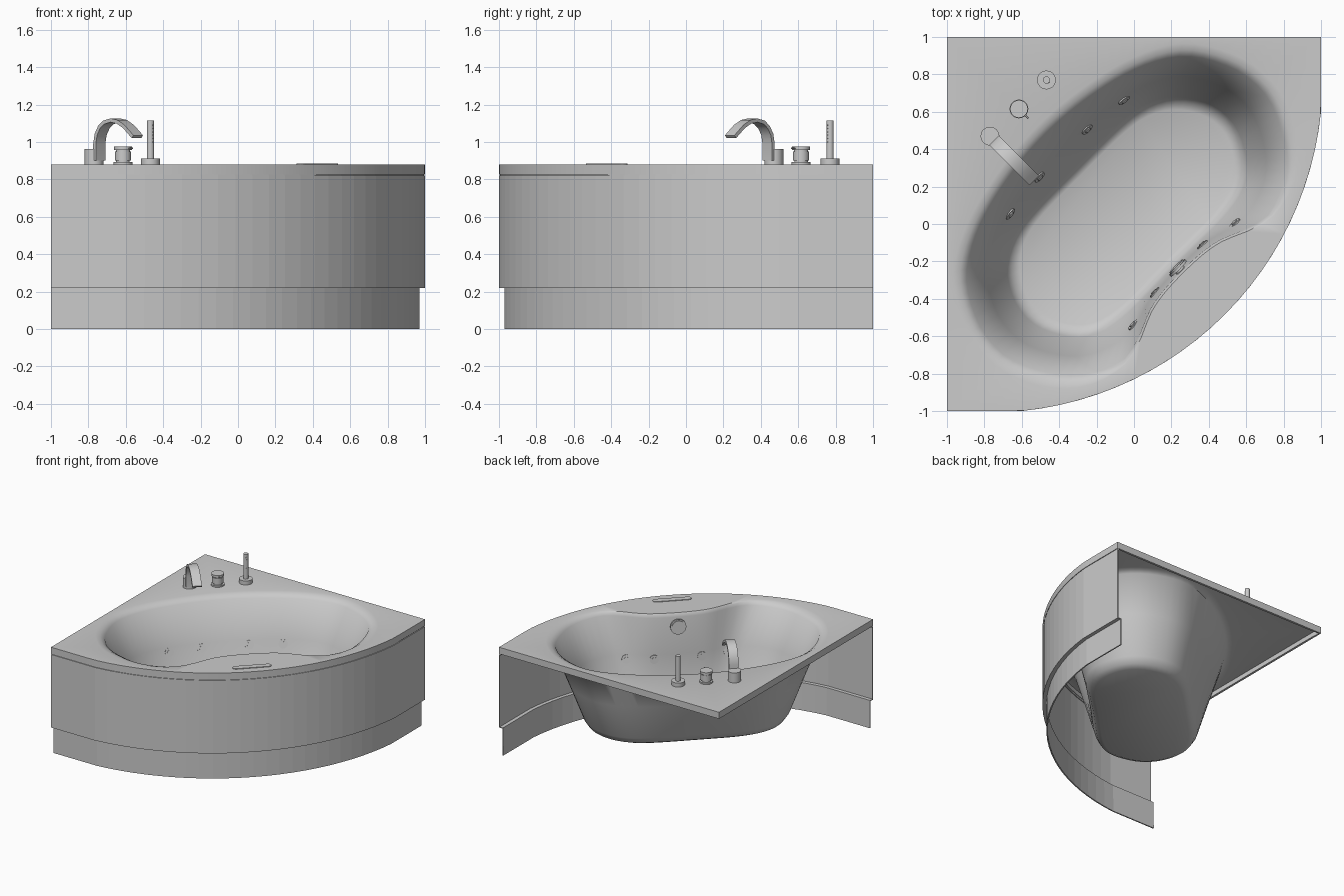
import bpy, bmesh, math
from mathutils import Vector, Matrix
from mathutils.bvhtree import BVHTree

cube = bpy.data.objects.get("Cube")
if cube:
    bpy.data.objects.remove(cube)

R2 = math.sqrt(0.5)
SEGS = 96
TOP = 0.88

grey = bpy.data.materials.new("soft_grey")
grey.use_nodes = True
grey.diffuse_color = (0.6, 0.6, 0.6, 1)
grey.node_tree.nodes["Principled BSDF"].inputs["Base Color"].default_value = (0.6, 0.6, 0.6, 1)


def world(u, v, z=0.0):
    """u runs along the tub, v runs from the curved front to the back corner."""
    return Vector(((u - v) * R2, (u + v) * R2, z))


def finish(name, bm, thickness=0, offset=-1, smooth=True):
    mesh = bpy.data.meshes.new(name)
    bm.to_mesh(mesh)
    bm.free()
    mesh.materials.append(grey)
    obj = bpy.data.objects.new(name, mesh)
    bpy.context.collection.objects.link(obj)
    if thickness:
        mod = obj.modifiers.new("Thickness", 'SOLIDIFY')
        mod.thickness, mod.offset = thickness, offset
    if smooth:
        mesh.shade_smooth()
        obj.modifiers.new("Sharp edges", 'EDGE_SPLIT').split_angle = math.radians(40)


def turned(name, base, axis, profile, sides=32):
    """Stack of cylinders along an axis: (start, end, radius)."""
    bm = bmesh.new()
    turn = Vector(axis).to_track_quat('Z', 'Y').to_matrix().to_4x4()
    for lo, hi, r in profile:
        place = Matrix.Translation(base) @ turn @ Matrix.Translation((0, 0, (lo + hi) / 2))
        bmesh.ops.create_cone(bm, cap_ends=True, segments=sides, radius1=r,
                              radius2=r, depth=hi - lo, matrix=place)
    finish(name, bm)


def smooth_loop(half, steps=8):
    """Closed smooth outline through half a set of points, mirrored in u."""
    pts = [Vector(p) for p in half]
    pts += [Vector((-p.x, p.y)) for p in reversed(pts[1:-1])]
    n, out = len(pts), []
    for i in range(n):
        a, b, c, d = (pts[(i + k) % n] for k in (-1, 0, 1, 2))
        for s in range(steps):
            t = s / steps
            out.append(0.5 * (2 * b + (c - a) * t + (2 * a - 5 * b + 4 * c - d) * t ** 2
                              + (3 * b - 3 * c + d - a) * t ** 3))
    return out


def radial(outline):
    """Resample an outline at even angles round the tub centre."""
    ring = []
    for i in range(SEGS):
        ang = 2 * math.pi * i / SEGS
        d = Vector((math.cos(ang), math.sin(ang)))
        best = 0
        for p, q in zip(outline, outline[1:] + outline[:1]):
            e = q - p
            den = d.x * e.y - d.y * e.x
            if abs(den) < 1e-9:
                continue
            r = (p.x * e.y - p.y * e.x) / den
            s = (p.x * d.y - p.y * d.x) / den
            if -1e-6 <= s <= 1 + 1e-6:
                best = max(best, r)
        ring.append(d * best)
    return ring


def mix(a, b, t):
    return [p.lerp(q, t) for p, q in zip(a, b)]


def front_path(inset, steps=24):
    """Plan of the curved front, from one wall to the other."""
    r = 1.789 - inset
    half = math.radians(39.2)
    pts = [Vector((-1, -1 + inset))]
    for i in range(steps + 1):
        a = -math.pi / 4 - half + 2 * half * i / steps
        pts.append(Vector((-0.78 + r * math.cos(a), 0.78 + r * math.sin(a))))
    return pts + [Vector((1 - inset, 1))]


# Deck, rim and basin as one lofted shell
plan = front_path(0) + [Vector((-1, 1))]
deck = radial([Vector(((p.x + p.y) * R2, (p.y - p.x) * R2)) for p in plan])
rim_outer = radial(smooth_loop([(0, .735), (.3, .71), (.62, .635), (.87, .495), (1.02, .26),
                                (1.06, .05), (1.03, -.13), (.92, -.32), (.76, -.45),
                                (.57, -.497), (.43, -.467), (.235, -.39), (0, -.37)]))
rim_inner = radial(smooth_loop([(0, .67), (.3, .645), (.6, .57), (.827, .44), (.955, .235),
                                (.99, .05), (.96, -.1), (.855, -.283), (.73, -.4),
                                (.556, -.472), (.424, -.45), (.235, -.377), (0, -.357)]))
floor_half = [(0, .44), (.4, .43), (.6, .355), (.72, .21), (.76, .05),
              (.72, -.1), (.6, -.25), (.4, -.31), (0, -.31)]
foot = radial(smooth_loop(floor_half))
floor = radial(smooth_loop([(u * .91, .05 + (v - .05) * .86) for u, v in floor_half]))
rings = [(deck, .826), (deck, TOP), (rim_outer, TOP),
         (mix(rim_outer, rim_inner, .5), .872), (rim_inner, .85),
         (mix(rim_inner, foot, .5), .56), (foot, .26),
         (mix(foot, floor, .4), .218), (floor, .2)]
bm = bmesh.new()
loops = [[bm.verts.new(world(p.x, p.y, z)) for p in ring] for ring, z in rings]
for a, b in zip(loops, loops[1:]):
    for i in range(SEGS):
        j = (i + 1) % SEGS
        bm.faces.new((a[i], a[j], b[j], b[i]))
bm.faces.new(loops[-1])
bm.normal_update()
surface = BVHTree.FromBMesh(bm)
finish("tub_shell", bm, 0.018)

# Curved front panel with recessed plinth
bm = bmesh.new()
rows = [[bm.verts.new((p.x, p.y, z)) for p in front_path(inset)]
        for inset, z in [(.006, .84), (.006, .82), (0, .82), (0, .22), (.03, .22), (.03, 0)]]
for a, b in zip(rows, rows[1:]):
    for i in range(len(a) - 1):
        bm.faces.new((a[i], b[i], b[i + 1], a[i + 1]))
finish("front_panel", bm, 0.01, smooth=False)


# Jets and overflow sit square to the basin wall
def wall_disc(name, u, side, z, profile):
    hit, normal, _, _ = surface.ray_cast(world(u, 0, z), world(0, side))
    if normal.dot(world(0, side)) > 0:
        normal = -normal
    turned(name, hit, normal, profile)


for side, where, far in ((1, "back", .43), (-1, "front", .385)):
    for k, u in enumerate((-far, -.18, .18, far)):
        wall_disc(f"{where}_jet_{k + 1}", u, side, .525,
                  [(-.01, .006, .034), (.006, .011, .018)])
wall_disc("overflow_cover", 0, -1, .78,
          [(-.01, .012, .03), (.012, .026, .06), (.026, .034, .05)])

# Control strip on the front deck
bm = bmesh.new()
outline = []
for end in (1, -1):
    for i in range(9):
        a = -math.pi / 2 + math.pi * i / 8
        outline.append(bm.verts.new(world(end * (.122 + .024 * math.cos(a)),
                                          -.6 + end * .024 * math.sin(a), TOP + .005)))
bm.faces.new(outline)
finish("control_strip", bm, 0.006, smooth=False)

# Spout: round base with an arched flat band
toward = Vector((R2, -R2, 0))
across = Vector((R2, R2, 0))
spout = Vector((-.77, .47, TOP))
turned("spout_base", spout, (0, 0, 1), [(0, .082, .05)])
bm = bmesh.new()
path = [(.04, .02), (.04, .11), (.05, .16), (.075, .2), (.11, .225), (.16, .236),
        (.21, .228), (.26, .203), (.295, .175), (.328, .148)]
pairs = [[bm.verts.new(spout + toward * s + across * w + Vector((0, 0, h)))
          for w in (-.036, .036)] for s, h in path]
for a, b in zip(pairs, pairs[1:]):
    bm.faces.new((a[0], b[0], b[1], a[1]))
finish("spout_band", bm, 0.02, 0)

# Mixer knob with small lever
knob = Vector((-.615, .615, TOP))
turned("mixer_knob", knob, (0, 0, 1),
       [(0, .012, .05), (.012, .022, .036), (.022, .07, .043), (.07, .077, .038),
        (.077, .096, .047)])
turned("mixer_lever", knob + Vector((0, 0, .086)), toward, [(.04, .072, .004)], 10)

# Hand shower standing in its holder
shower = Vector((-.468, .77, TOP))
turned("shower_holder", shower, (0, 0, 1), [(0, .033, .05)])
turned("shower_handle", shower, (0, 0, 1), [(.033, .236, .019)])
for k in range(6):
    turned(f"shower_outlet_{k + 1}", shower + Vector((0, 0, .12 + k * .018)), toward,
           [(.015, .021, .004)], 8)
